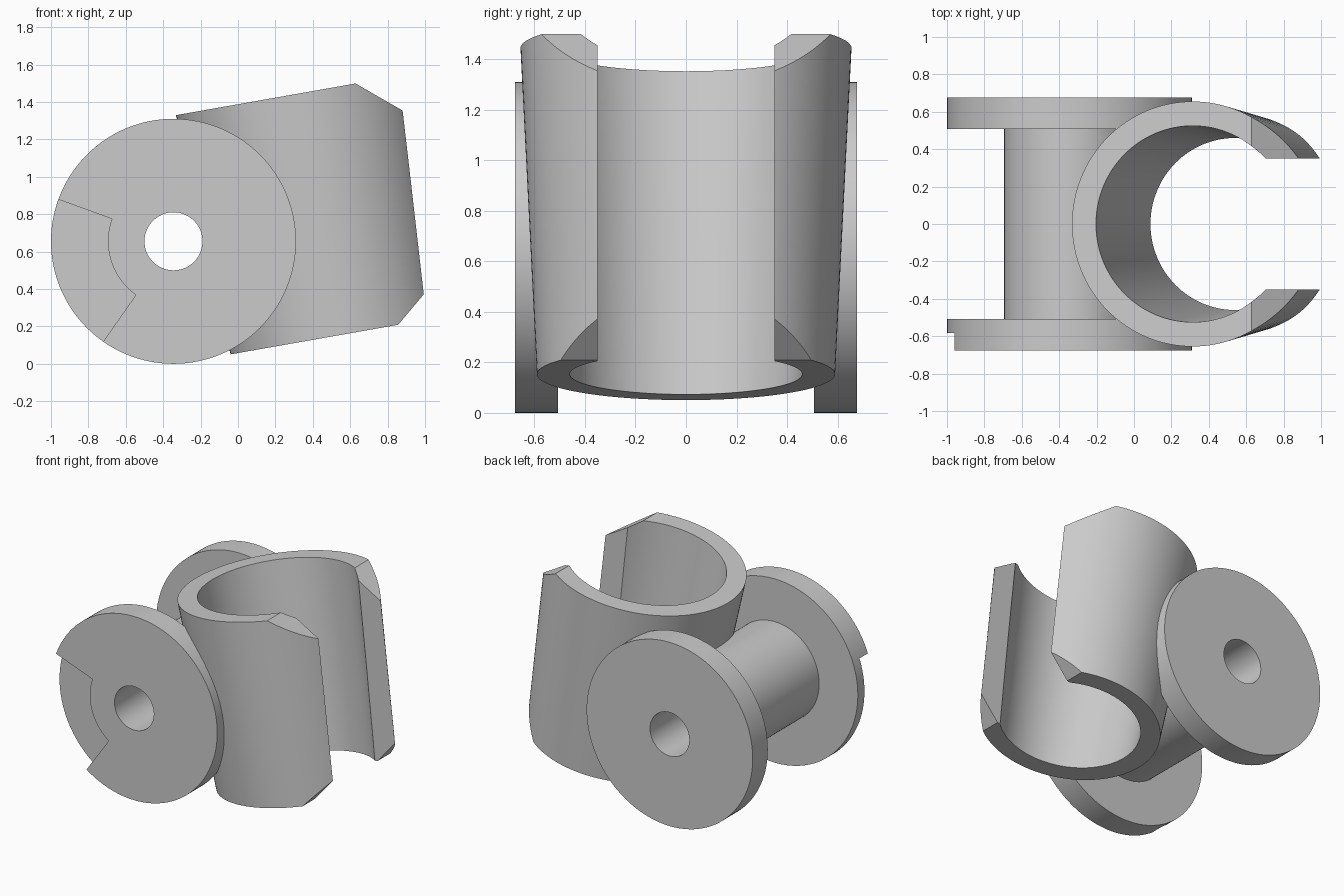
import bpy, bmesh
from math import radians, sin, cos
from mathutils import Matrix, Vector

cube = bpy.data.objects.get("Cube")
if cube:
    bpy.data.objects.remove(cube, do_unlink=True)

# One grey for the whole model
grey = bpy.data.materials.new("grey")
grey.use_nodes = True
grey.diffuse_color = (0.6, 0.6, 0.6, 1)
grey.node_tree.nodes["Principled BSDF"].inputs["Base Color"].default_value = (0.6, 0.6, 0.6, 1)

SPOOL = Vector((-0.345, 0, 0.655))            # centre of the spool
TILT = Matrix.Translation((0.541, 0, 0.153)) @ Matrix.Rotation(radians(-10), 4, "Y")
LENGTH = 1.31                                 # holder length along its axis
SEGMENTS = 128


def make(name, bm, matrix=Matrix()):
    bmesh.ops.transform(bm, matrix=matrix, verts=bm.verts)
    bmesh.ops.recalc_face_normals(bm, faces=bm.faces)
    mesh = bpy.data.meshes.new(name)
    bm.to_mesh(mesh)
    bm.free()
    mesh.materials.append(grey)
    obj = bpy.data.objects.new(name, mesh)
    bpy.context.collection.objects.link(obj)
    return obj


def disc(name, radius, y0, y1):
    """Cylinder on the spool axis between two y positions."""
    bm = bmesh.new()
    bmesh.ops.create_cone(bm, cap_ends=True, segments=SEGMENTS,
                          radius1=radius, radius2=radius, depth=y1 - y0)
    place = Matrix.Translation(SPOOL + Vector((0, (y0 + y1) / 2, 0)))
    return make(name, bm, place @ Matrix.Rotation(radians(90), 4, "X"))


def taper(name, bottom, top, extra=0):
    """Cone on the tilted holder axis, optionally lengthened at both ends."""
    slope = (top - bottom) / LENGTH * extra
    bm = bmesh.new()
    bmesh.ops.create_cone(bm, cap_ends=True, segments=SEGMENTS, radius1=bottom - slope,
                          radius2=top + slope, depth=LENGTH + 2 * extra)
    return make(name, bm, TILT @ Matrix.Translation((0, 0, LENGTH / 2)))


def prism(name, points, y0, y1, matrix):
    """Outline in x and z, extruded along y."""
    bm = bmesh.new()
    face = bm.faces.new([bm.verts.new((x, y0, z)) for x, z in points])
    side = bmesh.ops.extrude_face_region(bm, geom=[face])["geom"]
    moved = [v for v in side if isinstance(v, bmesh.types.BMVert)]
    bmesh.ops.translate(bm, verts=moved, vec=(0, y1 - y0, 0))
    return make(name, bm, matrix)


def cut(obj, *cutters):
    bpy.context.view_layer.objects.active = obj
    for cutter in cutters:
        mod = obj.modifiers.new("cut", "BOOLEAN")
        mod.operation, mod.solver, mod.object = "DIFFERENCE", "EXACT", cutter
        bpy.ops.object.modifier_apply(modifier=mod.name)


# Parts
holder = taper("tapered_holder", 0.59, 0.655)
hub = disc("spool_hub", 0.35, -0.507, 0.507)
front_flange = disc("front_flange", 0.655, -0.677, -0.507)
back_flange = disc("back_flange", 0.655, 0.507, 0.677)

# Cutters: axle hole, holder bore, side slot and sloped slot corners
axle = disc("axle_cutter", 0.155, -1, 1)
bore = taper("bore_cutter", 0.46, 0.525, 0.1)
clearance = taper("clearance_cutter", 0.52, 0.585, 0.1)
slot = prism("slot_cutter", [(0, -0.3), (1, -0.3), (1, 1.6), (0, 1.6)], -0.35, 0.35, TILT)
corner = [(0.22, 0.084), (0.92, -0.503), (0.92, 0.084)]
top_corner = prism("top_corner_cutter", [(x, LENGTH + z) for x, z in corner], -1, 1, TILT)
low_corner = prism("low_corner_cutter", [(x, -z) for x, z in corner], -1, 1, TILT)

# Recess sector in the outer face of the front flange
angles = [radians(160 + 75 * i / 24) for i in range(25)]
sector = [(0.35 * cos(a), 0.35 * sin(a)) for a in angles]
sector += [(0.8 * cos(a), 0.8 * sin(a)) for a in reversed(angles)]
recess = prism("recess_cutter", sector, -0.8, -0.582, Matrix.Translation(SPOOL))

cut(holder, bore, slot, top_corner, low_corner, axle)
cut(hub, axle, clearance)
cut(front_flange, axle, recess)
cut(back_flange, axle)

for cutter in (axle, bore, clearance, slot, top_corner, low_corner, recess):
    bpy.data.objects.remove(cutter, do_unlink=True)

# Smooth curved walls, keep rims sharp
bpy.ops.object.select_all(action="DESELECT")
for part in (holder, hub, front_flange, back_flange):
    part.select_set(True)
bpy.context.view_layer.objects.active = holder
bpy.ops.object.shade_smooth_by_angle(angle=radians(25))
